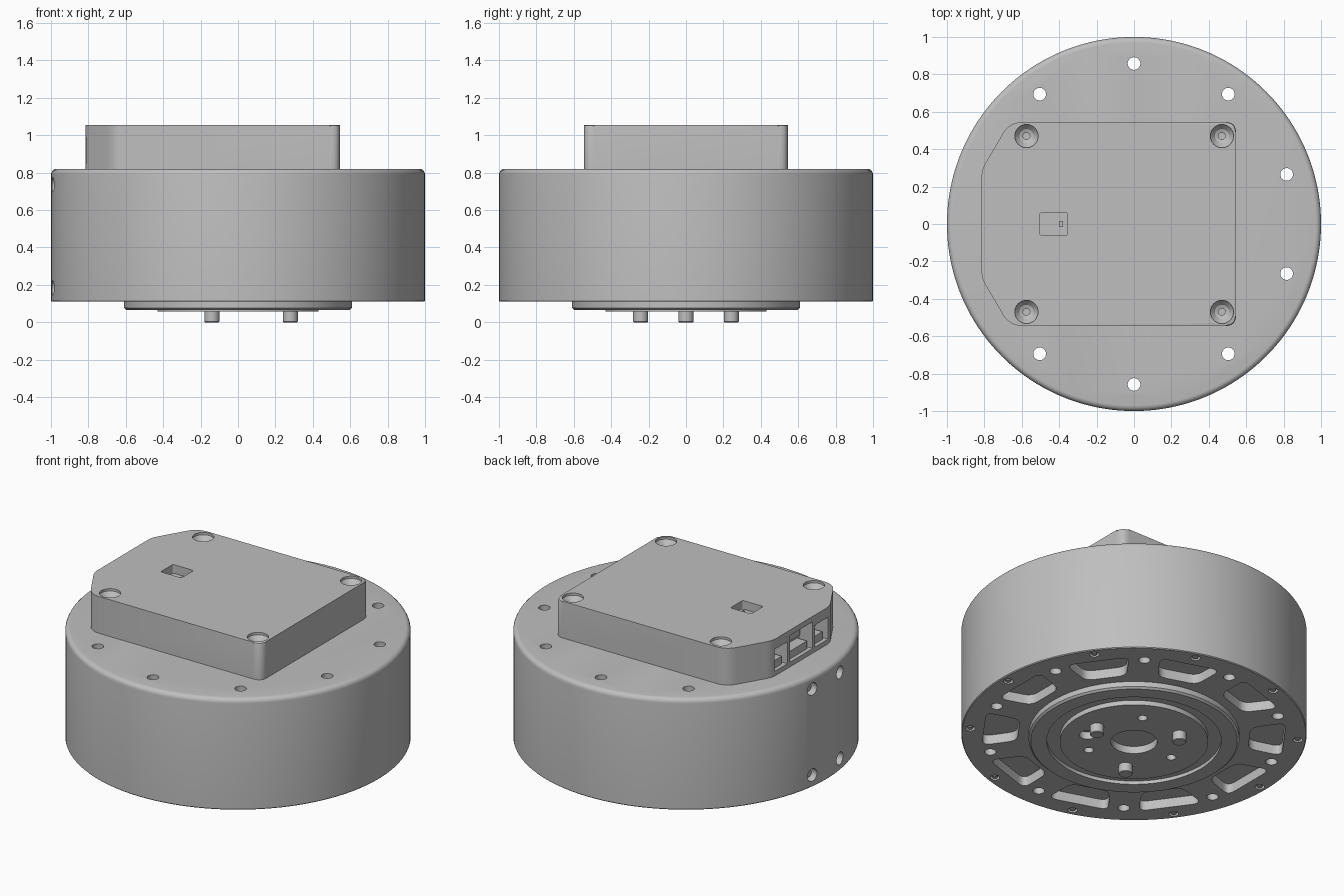
import bpy, bmesh, math
from mathutils import Matrix, Vector

cube = bpy.data.objects.get("Cube")
if cube:
    bpy.data.objects.remove(cube, do_unlink=True)

grey = bpy.data.materials.new("satin grey")
grey.use_nodes = True
grey.diffuse_color = (0.52, 0.52, 0.52, 1)
bsdf = next(n for n in grey.node_tree.nodes if n.type == "BSDF_PRINCIPLED")
bsdf.inputs["Base Color"].default_value = grey.diffuse_color
bsdf.inputs["Roughness"].default_value = 0.5


def add_lathe(bm, profile, matrix=Matrix(), seg=24):
    """Solid of revolution from (radius, z) points, capped at both ends."""
    rings = []
    for r, z in profile:
        rings.append([bm.verts.new(matrix @ Vector((r * math.cos(math.tau * i / seg),
                                                    r * math.sin(math.tau * i / seg), z)))
                      for i in range(seg)])
    for a, b in zip(rings, rings[1:]):
        for i in range(seg):
            j = (i + 1) % seg
            bm.faces.new((a[i], a[j], b[j], b[i]))
    bm.faces.new(rings[0][::-1])
    bm.faces.new(rings[-1])


def add_prism(bm, outline, z0, z1, matrix=Matrix()):
    """Straight extrusion of an outline."""
    low = [bm.verts.new(matrix @ Vector((x, y, z0))) for x, y in outline]
    top = [bm.verts.new(matrix @ Vector((x, y, z1))) for x, y in outline]
    n = len(outline)
    for i in range(n):
        j = (i + 1) % n
        bm.faces.new((low[i], low[j], top[j], top[i]))
    bm.faces.new(low[::-1])
    bm.faces.new(top)


def rounded(points, cuts, steps=7):
    """Round each corner of an outline, starting the given distance from it."""
    out = []
    for i, p in enumerate(points):
        p, a, b = Vector(p), Vector(points[i - 1]), Vector(points[(i + 1) % len(points)])
        s = p + (a - p).normalized() * cuts[i]
        e = p + (b - p).normalized() * cuts[i]
        for k in range(steps + 1):
            t = k / steps
            out.append(tuple(s * (1 - t) ** 2 + p * 2 * t * (1 - t) + e * t * t))
    return out


def rect(x0, x1, y0, y1):
    return [(x0, y0), (x1, y0), (x1, y1), (x0, y1)]


def finish(bm, name):
    bmesh.ops.recalc_face_normals(bm, faces=bm.faces[:])
    mesh = bpy.data.meshes.new(name)
    bm.to_mesh(mesh)
    bm.free()
    ob = bpy.data.objects.new(name, mesh)
    bpy.context.collection.objects.link(ob)
    mesh.materials.append(grey)
    return ob


def activate(ob):
    bpy.ops.object.select_all(action="DESELECT")
    ob.select_set(True)
    bpy.context.view_layer.objects.active = ob


def carve(ob, cutter):
    cutter.hide_render = True
    mod = ob.modifiers.new("cut", "BOOLEAN")
    mod.operation = "DIFFERENCE"
    mod.solver = "EXACT"
    mod.object = cutter
    activate(ob)
    bpy.ops.object.modifier_apply(modifier=mod.name)
    bpy.data.objects.remove(cutter, do_unlink=True)


def smooth(ob):
    activate(ob)
    bpy.ops.object.shade_smooth_by_angle(angle=math.radians(30))


def polar(r, deg, z=0.0):
    return Matrix.Rotation(math.radians(deg), 4, "Z") @ Matrix.Translation((r, 0, z))


# Main round body with a rounded top edge
bm = bmesh.new()
edge = [(0.97 + 0.03 * math.cos(math.radians(a)), 0.79 + 0.03 * math.sin(math.radians(a)))
        for a in range(0, 91, 18)]
add_lathe(bm, [(0.995, 0.11), (1.0, 0.115)] + edge, seg=160)
body = finish(bm, "motor_body")

# Bolt holes, underside pockets, rim screw holes and side screw holes
SIDE = [(a, z) for a in (172, 188) for z in (0.185, 0.735)]
radial = Matrix.Rotation(math.radians(90), 4, "Y")
pocket = rounded([(0.67, -0.12), (0.87, -0.19), (0.87, 0.19), (0.67, 0.12)],
                 [0.05, 0.06, 0.06, 0.05], 5)
bm = bmesh.new()
for k in range(10):
    hidden = k in (4, 5)
    add_lathe(bm, [(0.034, 0.05), (0.034, 0.5 if hidden else 0.9)], polar(0.858, 18 + 36 * k))
    add_prism(bm, pocket, 0.05, 0.17, polar(0, 36 * k))
    add_lathe(bm, [(0.028, 0.05), (0.028, 0.13)], polar(0.95, 36 * k), 16)
for a, z in SIDE:
    add_lathe(bm, [(0.04, -0.06), (0.04, 0.05)], polar(1.0, a, z) @ radial)
carve(body, finish(bm, "body_cutter"))
smooth(body)

# Screws sitting in the rim and side holes
bm = bmesh.new()
for k in range(10):
    add_lathe(bm, [(0.016, 0.14), (0.016, 0.112)], polar(0.95, 36 * k), 12)
for a, z in SIDE:
    add_lathe(bm, [(0.024, -0.07), (0.024, -0.03)], polar(1.0, a, z) @ radial, 16)
smooth(finish(bm, "body_screws"))

# Output hub with ring groove and centre bore
bm = bmesh.new()
add_lathe(bm, [(0.61, 0.13), (0.61, 0.077), (0.598, 0.066), (0.505, 0.066), (0.505, 0.088),
               (0.43, 0.088), (0.43, 0.058), (0.134, 0.058), (0.134, 0.105)], seg=96)
hub = finish(bm, "output_hub")
bm = bmesh.new()
for a in (60, 180, 300):
    add_lathe(bm, [(0.028, 0.03), (0.028, 0.105)], polar(0.28, a))
add_lathe(bm, [(0.05, 0.03), (0.05, 0.105)], polar(0.28, -23))
carve(hub, finish(bm, "hub_cutter"))
smooth(hub)

# Three drive pins
for n, a in enumerate((0, 120, 240)):
    bm = bmesh.new()
    add_lathe(bm, [(0.036, 0.0), (0.04, 0.004), (0.04, 0.08)], polar(0.28, a), 32)
    smooth(finish(bm, f"drive_pin_{n + 1}"))

# Electronics cover with clipped corners and a softened top edge
outline = rounded([(0.545, -0.545), (0.545, 0.545), (-0.665, 0.545), (-0.815, 0.29),
                   (-0.815, -0.29), (-0.665, -0.545)], [0.055, 0.055, 0.07, 0.04, 0.04, 0.07])
bm = bmesh.new()
add_prism(bm, outline, 0.81, 1.055)
bmesh.ops.bevel(bm, geom=[e for e in bm.edges if all(v.co.z > 1.05 for v in e.verts)],
                offset=0.012, segments=2, profile=0.5, affect="EDGES")
cover = finish(bm, "electronics_cover")

# Cover cutouts: stepped screw wells, top window, three sockets on one side
WELLS = [(x, y) for x in (-0.575, 0.47) for y in (-0.47, 0.47)]
SOCKETS = [(-0.27, -0.14, 0.85, 0.99), (-0.115, 0.115, 0.85, 1.02), (0.14, 0.27, 0.85, 0.99)]
bm = bmesh.new()
for x, y in WELLS:
    add_lathe(bm, [(0.018, 0.97), (0.018, 1.005), (0.038, 1.012), (0.062, 1.04), (0.062, 1.08)],
              Matrix.Translation((x, y, 0)), 32)
add_prism(bm, rounded(rect(-0.503, -0.357, -0.062, 0.062), [0.012] * 4, 4), 1.0, 1.08)
for y0, y1, z0, z1 in SOCKETS:
    add_prism(bm, rect(-0.85, -0.72, y0, y1), z0, z1)
carve(cover, finish(bm, "cover_cutter"))
smooth(cover)

# Socket inserts and the small switch in the window
bm = bmesh.new()
for y0, y1, z0, z1 in SOCKETS:
    m = 0.022
    add_prism(bm, rect(-0.79, -0.71, y0 + m, y1 - m), z0 - 0.005, z0 + 0.05)
    add_prism(bm, rect(-0.74, -0.71, y0 + m, y1 - m), z0 + 0.075, z1 - 0.02)
finish(bm, "socket_inserts")
bm = bmesh.new()
add_prism(bm, rect(-0.402, -0.38, -0.015, 0.015), 0.99, 1.025)
finish(bm, "window_switch")
